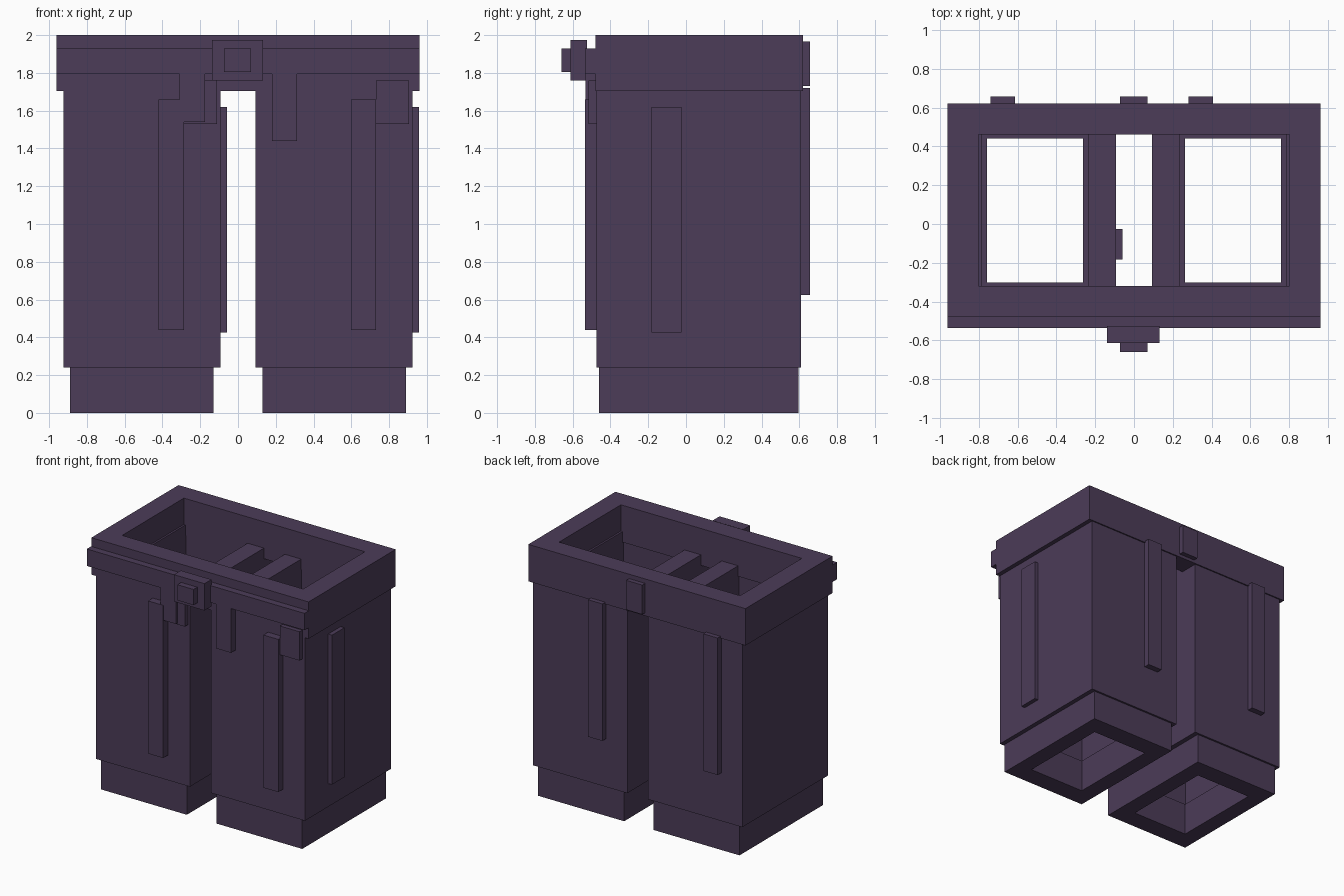
import bpy, bmesh

if "Cube" in bpy.data.objects:
    bpy.data.objects.remove(bpy.data.objects["Cube"])

cloth = bpy.data.materials.new("dark_plum_cloth")
cloth.diffuse_color = (0.072, 0.045, 0.098, 1)
cloth.use_nodes = True
cloth.node_tree.nodes["Principled BSDF"].inputs["Base Color"].default_value = cloth.diffuse_color


def finish(name, bm):
    bmesh.ops.recalc_face_normals(bm, faces=bm.faces)
    mesh = bpy.data.meshes.new(name)
    bm.to_mesh(mesh)
    bm.free()
    mesh.materials.append(cloth)
    obj = bpy.data.objects.new(name, mesh)
    bpy.context.collection.objects.link(obj)
    return obj


def box(name, x0, x1, y0, y1, z0, z1):
    bm = bmesh.new()
    bmesh.ops.create_cube(bm, size=1)
    for v in bm.verts:
        v.co = (x1 if v.co.x > 0 else x0, y1 if v.co.y > 0 else y0, z1 if v.co.z > 0 else z0)
    return finish(name, bm)


def tube(name, outer, inner, z0, z1):
    """Open rectangular sleeve; outer and inner are (x0, x1, y0, y1)."""
    bm = bmesh.new()

    def ring(r, z):
        x0, x1, y0, y1 = r
        return [bm.verts.new((x, y, z)) for x, y in ((x0, y0), (x1, y0), (x1, y1), (x0, y1))]

    rings = [ring(outer, z0), ring(outer, z1), ring(inner, z1), ring(inner, z0)]
    for k in range(4):
        a, b = rings[k], rings[(k + 1) % 4]
        for i in range(4):
            j = (i + 1) % 4
            bm.faces.new((a[i], a[j], b[j], b[i]))
    return finish(name, bm)


# Waistband and belt
tube("waistband", (-0.96, 0.96, -0.48, 0.62), (-0.80, 0.80, -0.32, 0.46), 1.705, 2.0)
box("belt", -0.962, 0.962, -0.535, -0.478, 1.795, 1.93)
box("buckle_plate", -0.138, 0.132, -0.612, -0.525, 1.76, 1.975)
box("buckle_stud", -0.073, 0.069, -0.66, -0.605, 1.805, 1.93)

# Legs and cuffs
for side, s in (("left", -1), ("right", 1)):
    def span(a, b):
        return (min(s * a, s * b), max(s * a, s * b))
    tube(side + "_leg", span(0.092, 0.925) + (-0.475, 0.61),
         span(0.237, 0.785) + (-0.33, 0.465), 0.24, 1.79)
    tube(side + "_cuff", span(0.13, 0.89) + (-0.46, 0.595),
         span(0.262, 0.758) + (-0.302, 0.44), 0.0, 0.26)

# Front straps, belt loops and pouches
for side, x in (("left", -0.42), ("right", 0.598)):
    box(side + "_front_strap", x, x + 0.133, -0.535, -0.47, 0.44, 1.66)
box("left_front_loop", -0.31, -0.175, -0.533, -0.47, 1.54, 1.80)
box("right_front_loop", 0.18, 0.312, -0.533, -0.47, 1.44, 1.80)
for side, x in (("left", -0.285), ("right", 0.73)):
    box(side + "_pouch", x, x + 0.175, -0.515, -0.47, 1.53, 1.76)

# Side stripes
for side, x in (("left", -0.092), ("right", 0.925)):
    box(side + "_side_stripe", x - 0.01, x + 0.033, -0.182, -0.025, 0.425, 1.62)

# Back straps and loop
for side, x in (("left", -0.74), ("right", 0.28)):
    box(side + "_back_strap", x, x + 0.127, 0.60, 0.657, 0.625, 1.72)
box("back_loop", -0.073, 0.069, 0.61, 0.657, 1.73, 1.965)
